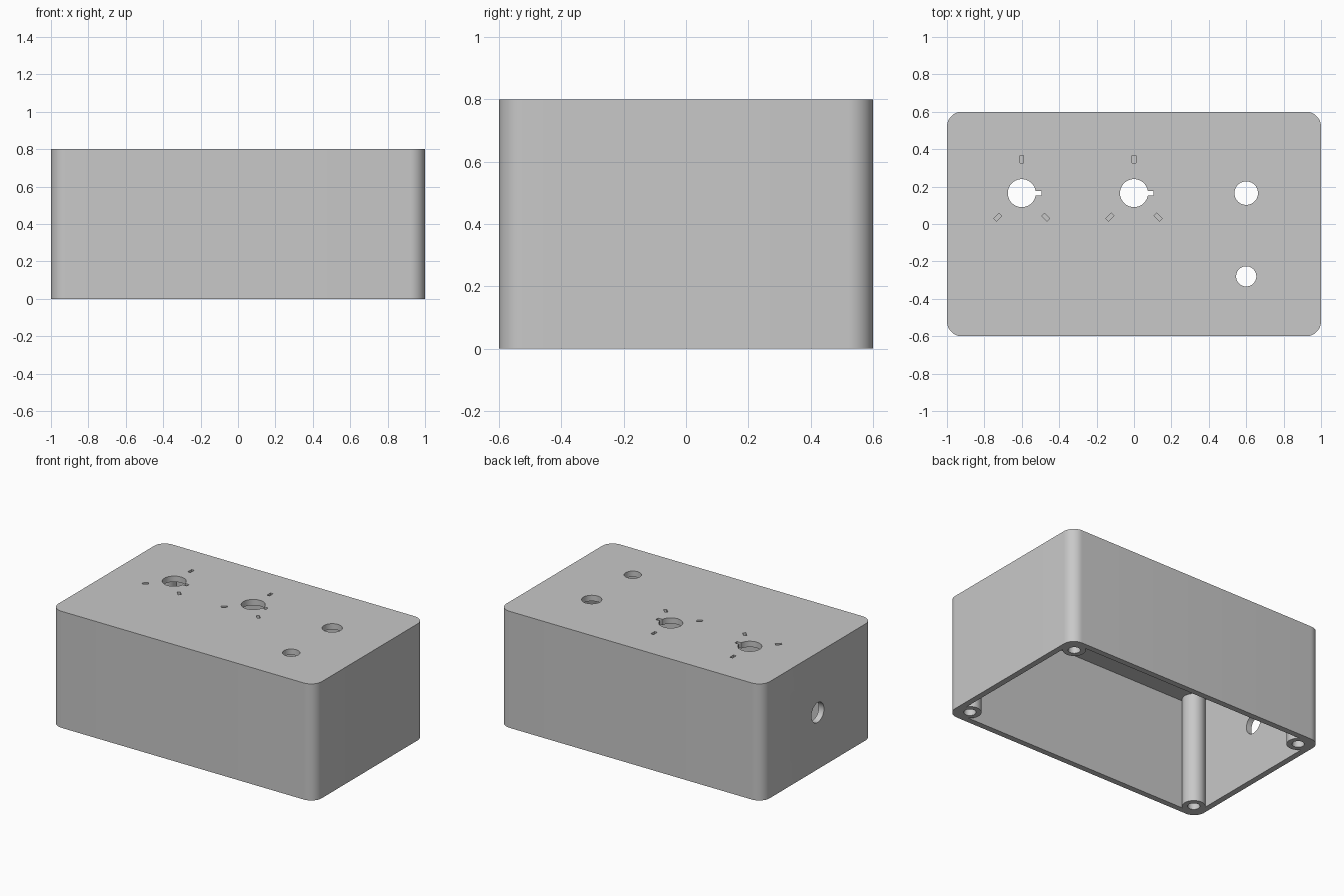
import bpy, bmesh
from math import radians, cos, sin, pi
from mathutils import Vector

cube = bpy.data.objects.get("Cube")
if cube:
    bpy.data.objects.remove(cube, do_unlink=True)

L, W, H, WALL = 2.0, 1.2, 0.8, 0.04

grey = bpy.data.materials.new("plain grey")
grey.use_nodes = True
colour = (0.58, 0.58, 0.58, 1)
grey.diffuse_color = colour
grey.node_tree.nodes["Principled BSDF"].inputs["Base Color"].default_value = colour


def prism(name, outline, z0, z1):
    """Extrude a flat outline from z0 to z1."""
    bm = bmesh.new()
    face = bm.faces.new([bm.verts.new((x, y, z0)) for x, y in outline])
    top = bmesh.ops.extrude_face_region(bm, geom=[face])["geom"]
    verts = [v for v in top if isinstance(v, bmesh.types.BMVert)]
    bmesh.ops.translate(bm, verts=verts, vec=Vector((0, 0, z1 - z0)))
    bmesh.ops.recalc_face_normals(bm, faces=bm.faces)
    mesh = bpy.data.meshes.new(name)
    bm.to_mesh(mesh)
    bm.free()
    mesh.materials.append(grey)
    obj = bpy.data.objects.new(name, mesh)
    bpy.context.collection.objects.link(obj)
    return obj


def circle(x, y, r, n=40):
    return [(x + r * cos(2 * pi * i / n), y + r * sin(2 * pi * i / n)) for i in range(n)]


def rounded_rect(w, d, r, n=12):
    pts = []
    for q, (sx, sy) in enumerate([(1, 1), (-1, 1), (-1, -1), (1, -1)]):
        for i in range(n + 1):
            a = (q + i / n) * pi / 2
            pts.append((sx * (w / 2 - r) + r * cos(a), sy * (d / 2 - r) + r * sin(a)))
    return pts


def bar(cx, cy, angle, inner, outer, width):
    """Rectangle lying along a ray from a centre."""
    u, v = (cos(angle), sin(angle)), (-sin(angle), cos(angle))
    corners = [(inner, -1), (outer, -1), (outer, 1), (inner, 1)]
    return [(cx + u[0] * a + v[0] * s * width / 2,
             cy + u[1] * a + v[1] * s * width / 2) for a, s in corners]


def combine(target, tool, operation):
    """Apply a boolean and discard the tool."""
    mod = target.modifiers.new("shape", 'BOOLEAN')
    mod.operation, mod.solver, mod.object = operation, 'EXACT', tool
    graph = bpy.context.evaluated_depsgraph_get()
    mesh = bpy.data.meshes.new_from_object(target.evaluated_get(graph))
    target.modifiers.clear()
    target.data = mesh
    bpy.data.objects.remove(tool, do_unlink=True)


# Open-bottomed shell
box = prism("enclosure", rounded_rect(L, W, 0.08), 0, H)
combine(box, prism("cavity", rounded_rect(L - 2 * WALL, W - 2 * WALL, 0.04), -0.1, H - WALL), 'DIFFERENCE')

# Corner screw posts with blind holes
for sx in (-1, 1):
    for sy in (-1, 1):
        x, y = sx * 0.9, sy * 0.5
        combine(box, prism("post", circle(x, y, 0.072), 0, H - WALL / 2), 'UNION')
        combine(box, prism("screw_hole", circle(x, y, 0.038), -0.1, 0.5), 'DIFFERENCE')

# Control holes with a locating notch and three shallow marks
for x in (-0.6, 0):
    y = 0.165
    combine(box, prism("control_hole", circle(x, y, 0.075), 0.7, 0.9), 'DIFFERENCE')
    combine(box, prism("notch", bar(x, y, 0, 0.05, 0.105, 0.025), 0.7, 0.9), 'DIFFERENCE')
    for degrees in (90, 225, 315):
        outline = bar(x, y, radians(degrees), 0.162, 0.202, 0.02)
        combine(box, prism("mark", outline, H - 0.02, 0.9), 'DIFFERENCE')

# Plain round holes in the lid
for y, r in ((0.165, 0.063), (-0.28, 0.054)):
    combine(box, prism("lid_hole", circle(0.6, y, r), 0.7, 0.9), 'DIFFERENCE')

# Cable hole through the -x end wall
drill = prism("cable_hole", circle(0, 0, 0.068), -0.1, 0.1)
drill.rotation_euler = (0, radians(90), 0)
drill.location = (-L / 2, 0, 0.39)
bpy.context.view_layer.update()
combine(box, drill, 'DIFFERENCE')

bpy.ops.object.select_all(action='DESELECT')
box.select_set(True)
bpy.context.view_layer.objects.active = box
bpy.ops.object.shade_smooth_by_angle(angle=radians(30))
